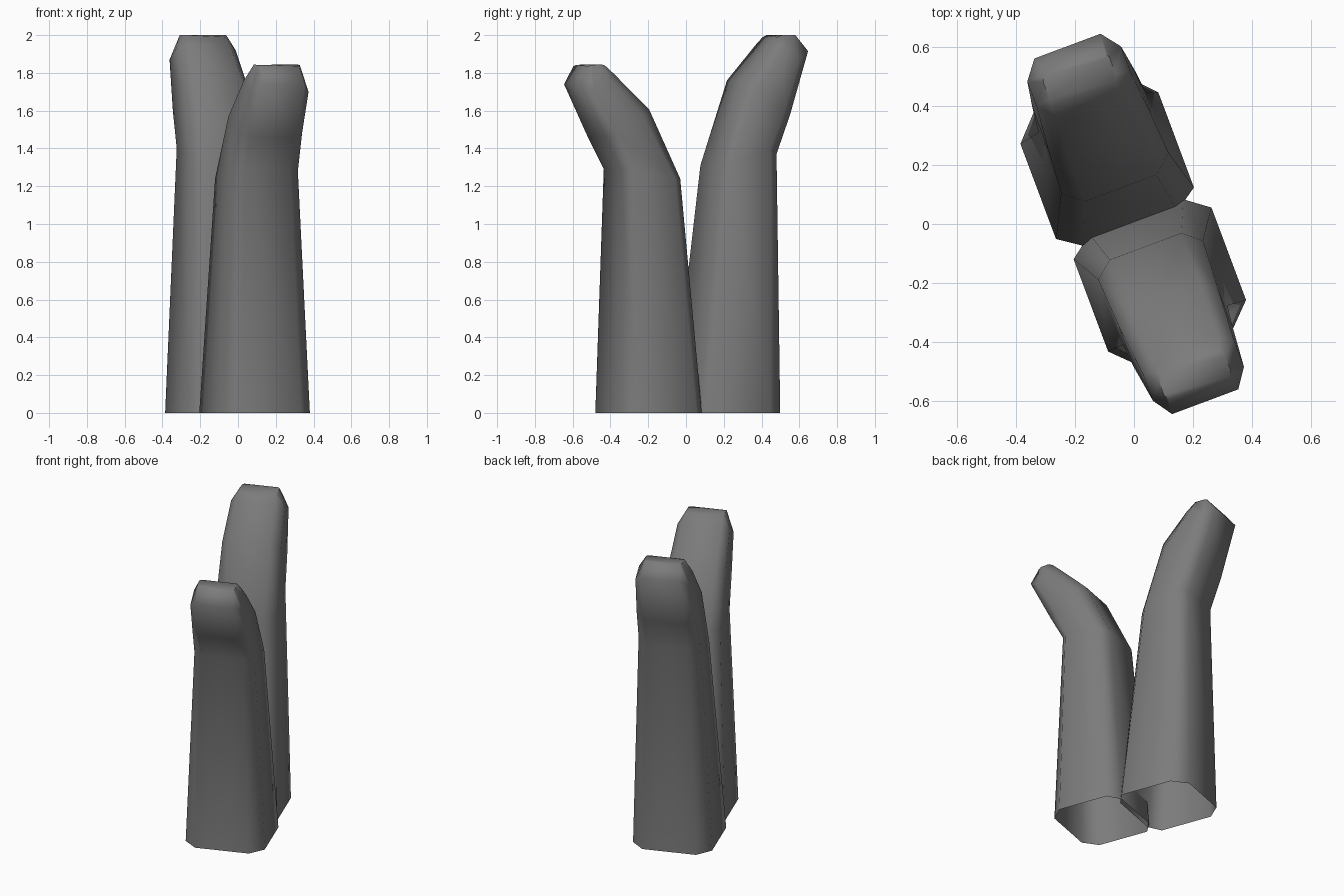
import bpy
import bmesh
import math
from mathutils import Matrix

cube = bpy.data.objects.get("Cube")
if cube:
    bpy.data.objects.remove(cube, do_unlink=True)

TURN = math.radians(20.5)

grey = bpy.data.materials.new("dark_grey")
grey.use_nodes = True
grey.diffuse_color = (0.2, 0.2, 0.2, 1)
grey.node_tree.nodes["Principled BSDF"].inputs["Base Color"].default_value = (0.2, 0.2, 0.2, 1)


def add_ring(bm, flat, side, profile, shift):
    """Chamfered rectangle: the profile runs from the inner to the outer side as (reach, height)."""
    widths = (flat, side, side, flat)
    right = [(w + shift, -reach, z) for w, (reach, z) in zip(widths, profile)]
    left = [(shift - w, -reach, z) for w, (reach, z) in zip(widths, profile)]
    return [bm.verts.new(co) for co in right + left[::-1]]


def build_prong(name, sections, angle):
    """Loft an open-bottomed bent prong through its sections and close the tip."""
    bm = bmesh.new()
    rings = [add_ring(bm, *section) for section in sections]
    for low, high in zip(rings, rings[1:]):
        for i in range(len(low)):
            j = (i + 1) % len(low)
            bm.faces.new((low[i], low[j], high[j], high[i]))
    bm.faces.new(rings[-1])
    bmesh.ops.recalc_face_normals(bm, faces=bm.faces)
    bm.transform(Matrix.Rotation(angle, 4, "Z"))

    mesh = bpy.data.meshes.new(name)
    bm.to_mesh(mesh)
    bm.free()
    mesh.materials.append(grey)
    prong = bpy.data.objects.new(name, mesh)
    bpy.context.collection.objects.link(prong)
    bpy.ops.object.select_all(action="DESELECT")
    prong.select_set(True)
    bpy.context.view_layer.objects.active = prong
    bpy.ops.object.shade_smooth_by_angle(angle=math.radians(60))
    return prong


# Shared open foot: half widths, profile, sideways shift
foot = (.17, .25, [(-.02, 0), (.04, 0), (.375, 0), (.455, 0)], .016)

# Short prong, leaning to the front
build_prong("short_front_prong", [
    foot,
    (.13, .19, [(.085, 1.24), (.135, 1.24), (.37, 1.28), (.42, 1.29)], .01),
    (.13, .18, [(.26, 1.605), (.31, 1.57), (.46, 1.48), (.51, 1.46)], .01),
    (.12, .165, [(.46, 1.797), (.49, 1.76), (.585, 1.7), (.65, 1.74)], .015),
    (.11, .12, [(.505, 1.84), (.53, 1.845), (.58, 1.842), (.6, 1.835)], .012),
], TURN)

# Tall prong, leaning to the back
build_prong("tall_back_prong", [
    (.17, .25, [(-.01, 0), (.045, 0), (.39, 0), (.475, 0)], .016),
    (.13, .195, [(.13, 1.31), (.185, 1.31), (.405, 1.4), (.463, 1.37)], 0),
    (.13, .185, [(.28, 1.76), (.33, 1.71), (.49, 1.6), (.54, 1.58)], 0),
    (.12, .17, [(.44, 1.95), (.49, 1.92), (.58, 1.87), (.645, 1.915)], 0),
    (.11, .12, [(.475, 1.99), (.5, 2), (.56, 2), (.577, 2)], 0),
], TURN + math.pi)
